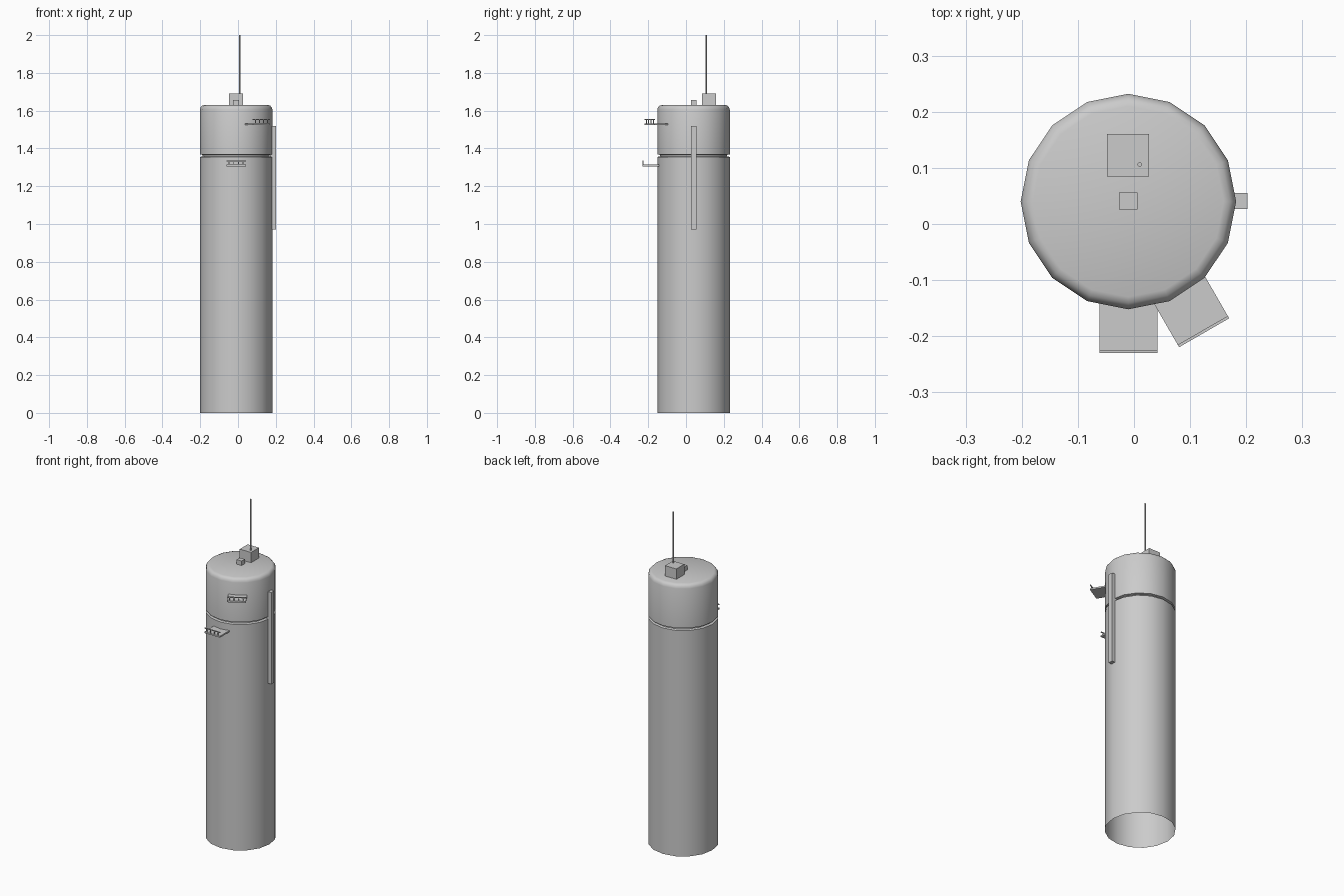
import bpy, bmesh, math
from mathutils import Matrix, Vector

if "Cube" in bpy.data.objects:
    bpy.data.objects.remove(bpy.data.objects["Cube"])

CX, CY, R, SIDES = -0.01, 0.04, 0.192, 16


def finish(name, bm):
    mesh = bpy.data.meshes.new(name)
    bm.to_mesh(mesh)
    bm.free()
    obj = bpy.data.objects.new(name, mesh)
    bpy.context.collection.objects.link(obj)
    return obj


def add_box(bm, lo, hi):
    lo, hi = Vector(lo), Vector(hi)
    m = Matrix.Translation((lo + hi) / 2) @ Matrix.Diagonal((*(hi - lo), 1))
    bmesh.ops.create_cube(bm, size=1, matrix=m)


def box(name, lo, hi):
    bm = bmesh.new()
    add_box(bm, lo, hi)
    return finish(name, bm)


# Tower shell: lathed profile with a groove and rounded top, open underneath
profile = [(R, 0), (R, 1.355), (R - 0.014, 1.358), (R - 0.014, 1.366), (R, 1.369),
           (R, 1.606), (R - 0.004, 1.618), (R - 0.011, 1.626), (R - 0.022, 1.63)]
bm = bmesh.new()
rings = []
for r, z in profile:
    angles = [2 * math.pi * i / SIDES for i in range(SIDES)]
    rings.append([bm.verts.new((CX + r * math.cos(a), CY + r * math.sin(a), z)) for a in angles])
for a, b in zip(rings, rings[1:]):
    for i in range(SIDES):
        j = (i + 1) % SIDES
        bm.faces.new((a[i], a[j], b[j], b[i]))
bm.faces.new(rings[-1])
tower = finish("tower_shell", bm)
bpy.context.view_layer.objects.active = tower
tower.select_set(True)
bpy.ops.object.shade_smooth_by_angle(angle=math.radians(40))

# Roof boxes and vertical side duct
box("roof_house", (-0.048, 0.085, 1.625), (0.027, 0.16, 1.692))
box("roof_vent", (-0.027, 0.026, 1.625), (0.006, 0.056, 1.657))
box("side_duct", (0.17, 0.027, 0.97), (0.202, 0.055, 1.52))

# Antenna
bm = bmesh.new()
bmesh.ops.create_cone(bm, cap_ends=True, segments=8, radius1=0.004, radius2=0.004,
                      depth=0.31, matrix=Matrix.Translation((0.01, 0.106, 1.845)))
finish("antenna", bm)


# Balconies: plate with a railing along the outer edge
def balcony(name, z, turn):
    bm = bmesh.new()
    w, out = 0.0515, -0.27
    add_box(bm, (-w, out, 0), (w, -0.17, 0.009))
    add_box(bm, (-w, out, 0.027), (w, out + 0.005, 0.032))
    for x in (-0.037, -0.0125, 0.0125, 0.037):
        add_box(bm, (x - 0.002, out + 0.0005, 0.008), (x + 0.002, out + 0.0045, 0.028))
    obj = finish(name, bm)
    obj.location = (CX, CY, z)
    obj.rotation_euler.z = math.radians(turn)


balcony("front_balcony", 1.305, 0)
balcony("corner_balcony", 1.524, 30)
